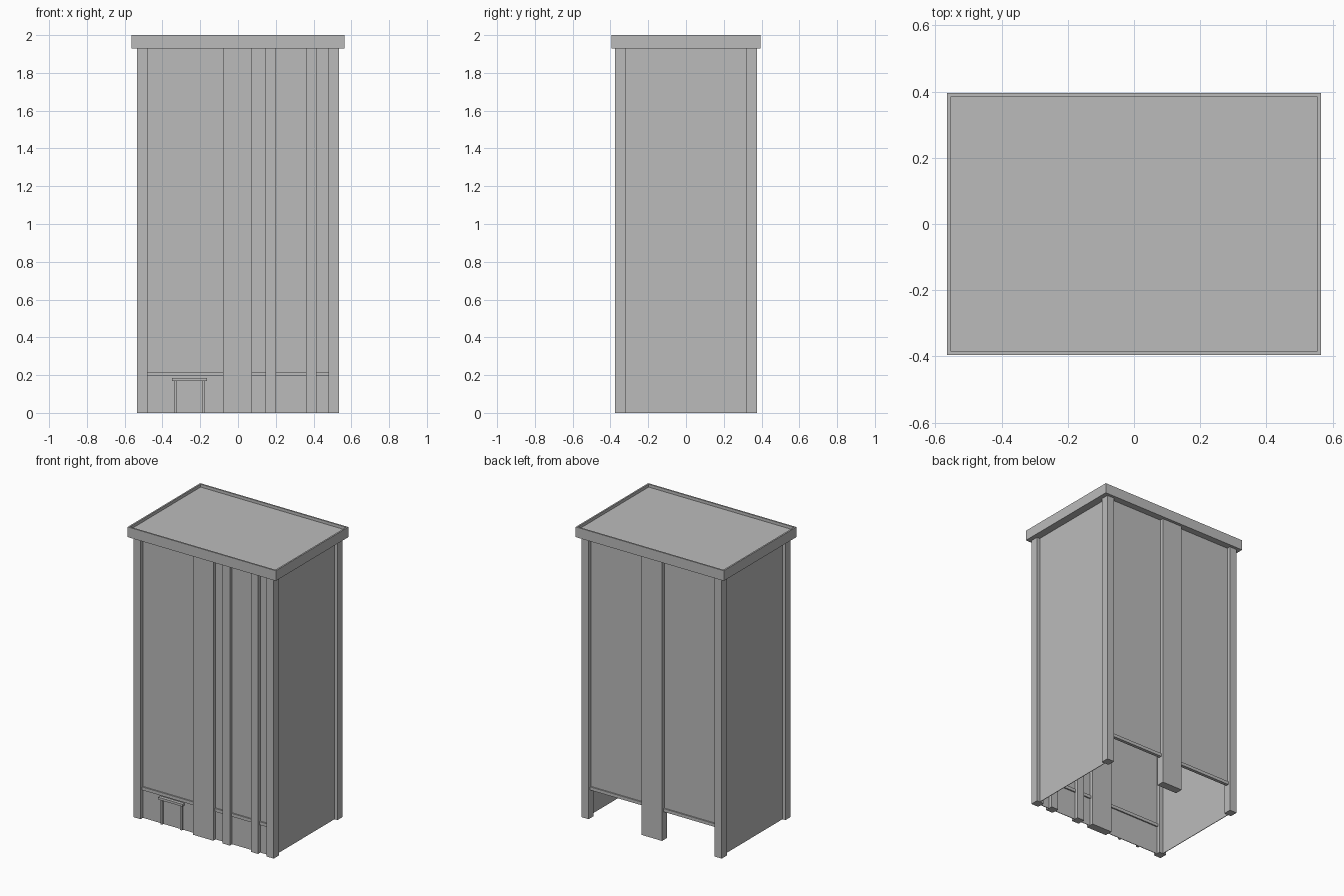
import bpy
import bmesh

cube = bpy.data.objects.get("Cube")
if cube:
    bpy.data.objects.remove(cube, do_unlink=True)

# Single plain grey
GREY = (0.5, 0.5, 0.5, 1.0)
grey = bpy.data.materials.new("plain_grey")
grey.use_nodes = True
grey.diffuse_color = GREY
grey.node_tree.nodes["Principled BSDF"].inputs["Base Color"].default_value = GREY


def box(name, x, y, z):
    """Box spanning the given (low, high) ranges."""
    bm = bmesh.new()
    bmesh.ops.create_cube(bm, size=1)
    for v in bm.verts:
        v.co = [r[0] if c < 0 else r[1] for c, r in zip(v.co, (x, y, z))]
    mesh = bpy.data.meshes.new(name)
    bm.to_mesh(mesh)
    bm.free()
    mesh.materials.append(grey)
    obj = bpy.data.objects.new(name, mesh)
    bpy.context.collection.objects.link(obj)
    return obj


HALF_X, HALF_Y = 0.535, 0.375
POST = 0.055
EAVE = 1.93
INNER_X, INNER_Y = HALF_X - POST, HALF_Y - POST
WALL_X, WALL_Y = 0.51, 0.348
T = 0.002
FRONT, BACK = (-HALF_Y, -INNER_Y), (INNER_Y, HALF_Y)
CENTRE = (-0.08, 0.075)
SLIM = [(0.145, 0.2), (0.36, 0.415)]

# Corner posts
for sx, side in ((-1, "right"), (1, "left")):
    xs = tuple(sorted((sx * INNER_X, sx * HALF_X)))
    box(f"front_{side}_post", xs, FRONT, (0, EAVE))
    box(f"back_{side}_post", xs, BACK, (0, EAVE))
    # Side wall reaching the ground
    box(f"{side}_wall", (sx * WALL_X - T, sx * WALL_X + T), (-INNER_Y, INNER_Y), (0, EAVE))

# Intermediate pillars
box("front_centre_pillar", CENTRE, FRONT, (0, EAVE))
box("back_centre_pillar", CENTRE, BACK, (0, EAVE))
for i, xs in enumerate(SLIM):
    box(f"front_slim_pillar_{i + 1}", xs, FRONT, (0, EAVE))

# Front wall reaches the ground, back wall stops above an open base
BAND = (0.195, 0.217)
box("front_wall", (-INNER_X, INNER_X), (-WALL_Y - T, -WALL_Y + T), (0, EAVE))
box("back_wall", (-INNER_X, INNER_X), (WALL_Y - T, WALL_Y + T), (BAND[0], EAVE))


def bands(label, y, pillars):
    """Horizontal ledges filling the bays between pillars."""
    start = -INNER_X
    for i, (lo, hi) in enumerate(pillars + [(INNER_X, INNER_X)]):
        box(f"{label}_band_{i + 1}", (start, lo), (y - 0.011, y + 0.011), BAND)
        start = hi


bands("front", -WALL_Y, [CENTRE] + SLIM)
bands("back", WALL_Y, [CENTRE])

# Doorway frame
DOOR_X = -0.256
for sx, side in ((-1, "right"), (1, "left")):
    x = DOOR_X + sx * 0.075
    box(f"door_{side}_jamb", (x - 0.007, x + 0.007), (-0.364, -WALL_Y), (0, 0.17))
box("door_lintel", (DOOR_X - 0.093, DOOR_X + 0.093), (-0.372, -WALL_Y), (0.17, 0.186))

# Roof slab with a shallow recessed top
roof = box("roof", (-0.565, 0.565), (-0.395, 0.395), (EAVE, 2.0))
bm = bmesh.new()
bm.from_mesh(roof.data)
bm.normal_update()
top = max(bm.faces, key=lambda f: f.calc_center_median().z)
bmesh.ops.inset_region(bm, faces=[top], thickness=0.015)
floor = bmesh.ops.extrude_discrete_faces(bm, faces=[top])["faces"][0]
for v in floor.verts:
    v.co.z -= 0.02
bm.to_mesh(roof.data)
bm.free()
